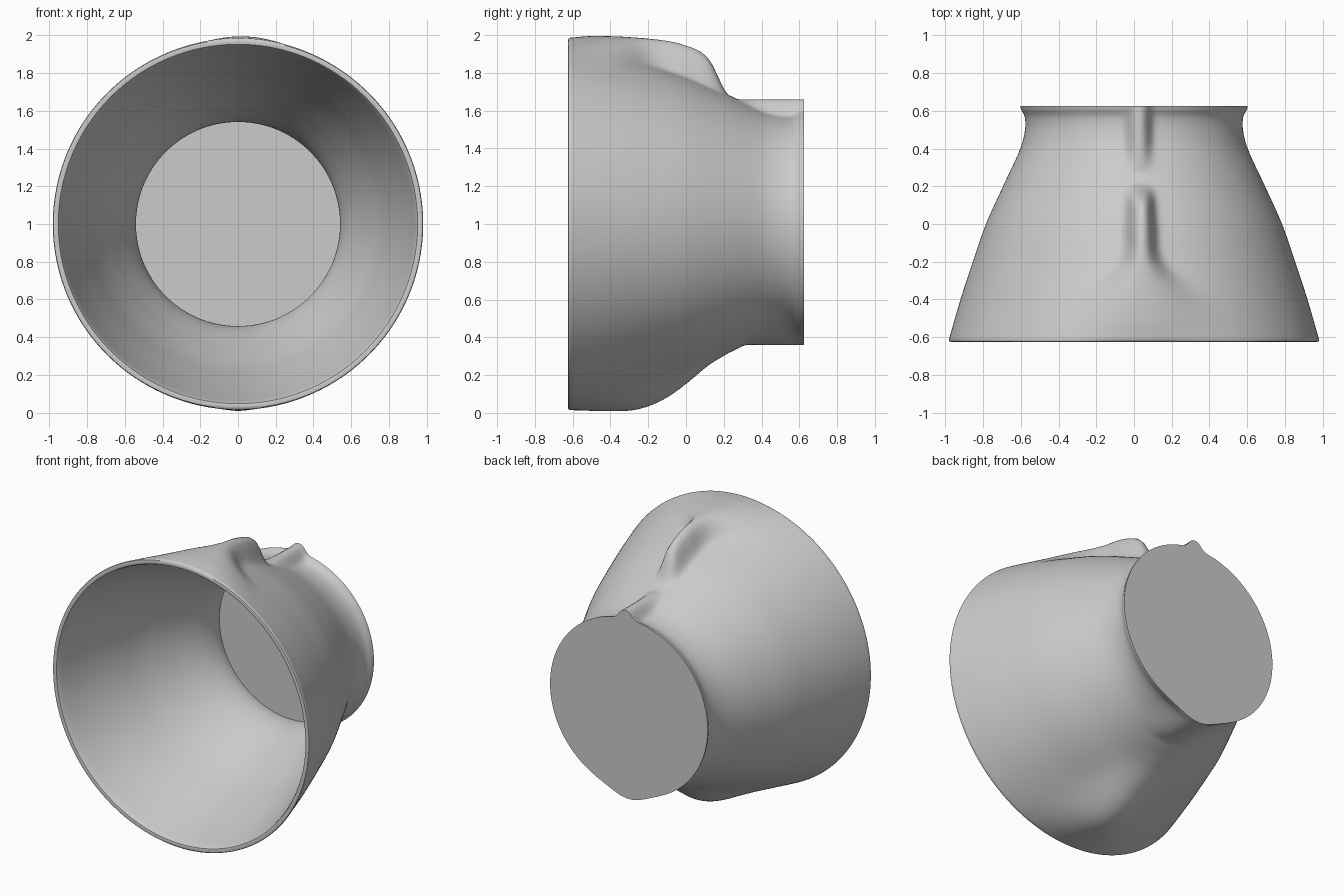
import bpy, bmesh, math

if "Cube" in bpy.data.objects:
    bpy.data.objects.remove(bpy.data.objects["Cube"])

def curve(pts, t):
    """Smooth (Hermite) interpolation through a short list of (y, value)."""
    n = len(pts)
    if t <= pts[0][0]:
        return pts[0][1]
    if t >= pts[-1][0]:
        return pts[-1][1]
    i = max(k for k in range(n - 1) if pts[k][0] <= t)

    def slope(k):
        a, b = pts[max(k - 1, 0)], pts[min(k + 1, n - 1)]
        return (b[1] - a[1]) / (b[0] - a[0])
    (x0, v0), (x1, v1) = pts[i], pts[i + 1]
    h = x1 - x0
    u = (t - x0) / h
    return ((2*u**3 - 3*u**2 + 1) * v0 + (u**3 - 2*u**2 + u) * h * slope(i)
            + (3*u**2 - 2*u**3) * v1 + (u**3 - u**2) * h * slope(i + 1))

# Body radius along y
BODY = [(-.625, .985), (-.4, .92), (-.2, .855), (0, .785), (.2, .695),
        (.4, .603), (.5, .578), (.57, .58), (.61, .6), (.625, .603)]
# Crest heights and half widths of the top fin and the bottom ridge
FIN = [(-.625, .985), (-.5, .995), (-.3, .99), (-.1, .97), (0, .945), (.08, .91),
       (.13, .86), (.17, .78), (.21, .70), (.25, .66)]
FIN_W = [(-.625, .35), (-.4, .24), (-.2, .085), (0, .06), (.2, .055)]
RIDGE = [(-.625, .985), (-.45, .99), (-.3, .988), (-.2, .965), (-.1, .918),
         (0, .847), (.12, .748), (.2, .698), (.3, .64)]
RIDGE_W = [(-.625, .35), (-.3, .22), (.2, .14)]

SEG = 288
Z0 = 1.0
bm = bmesh.new()

def ring(y, radius):
    out = []
    for k in range(SEG):
        a = 2 * math.pi * k / SEG
        r = radius(y, a)
        out.append(bm.verts.new((r * math.sin(a), y, Z0 + r * math.cos(a))))
    return out

def wrap(a):
    return (a + math.pi) % (2 * math.pi) - math.pi

def outer(y, a):
    r = curve(BODY, y)
    top = max(curve(FIN, y) - r, 0)
    low = max(curve(RIDGE, y) - r, 0)
    dt = wrap(a - .045) * r / curve(FIN_W, y)
    dl = wrap(a - math.pi) * r / curve(RIDGE_W, y)
    return r + top * math.exp(-abs(dt) ** 2.6) + low * math.exp(-dl * dl)

def inner(y, a):
    return curve(BODY, y) - .035

rings = []
# Outer wall from the base to the rim
N = 90
for i in range(N + 1):
    rings.append(ring(.625 - 1.24 * i / N, outer))
# Rounded rim
for y, r in ((-.623, .979), (-.626, .966), (-.623, .953)):
    rings.append(ring(y, lambda y, a, r=r: r))
# Inner wall down to the floor
M = 40
for i in range(M + 1):
    rings.append(ring(-.61 + 1.19 * i / M, inner))

for a, b in zip(rings, rings[1:]):
    for k in range(SEG):
        j = (k + 1) % SEG
        bm.faces.new((a[k], a[j], b[j], b[k]))
# Flat base and floor discs
bm.faces.new(rings[0])
bm.faces.new(rings[-1])
bmesh.ops.recalc_face_normals(bm, faces=bm.faces)

mesh = bpy.data.meshes.new("bowl")
bm.to_mesh(mesh)
bm.free()
bowl = bpy.data.objects.new("bowl", mesh)
bpy.context.collection.objects.link(bowl)
bpy.context.view_layer.objects.active = bowl
bowl.select_set(True)
bpy.ops.object.shade_smooth_by_angle(angle=math.radians(40))
